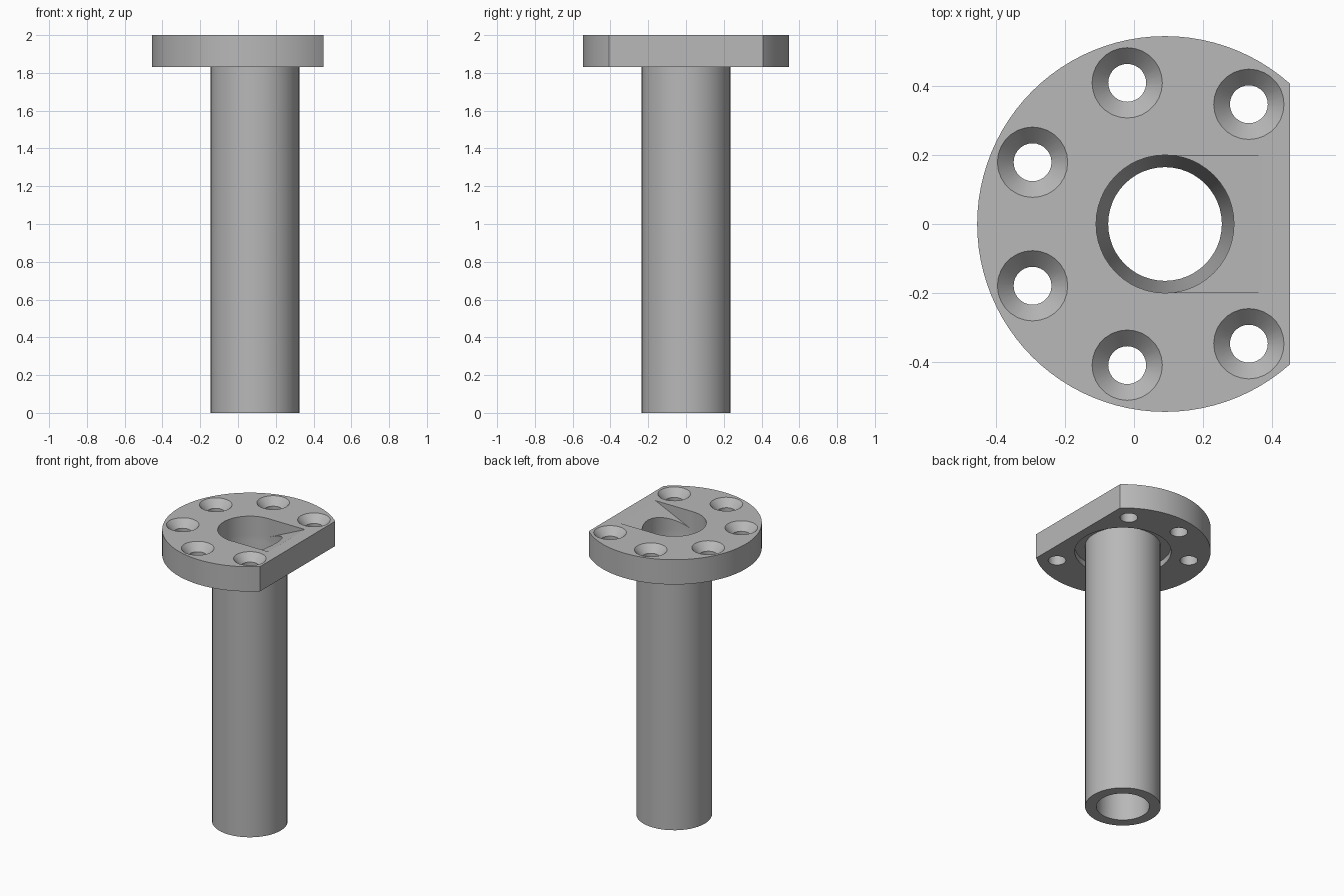
import bpy, bmesh
from math import sin, cos, pi, radians

if "Cube" in bpy.data.objects:
    bpy.data.objects.remove(bpy.data.objects["Cube"], do_unlink=True)

CX = 0.09                      # axis of tube and flange
TOP, UNDER, CEIL = 2.0, 1.83, 1.87

grey = bpy.data.materials.new("plain grey")
grey.use_nodes = True
colour = (0.48, 0.48, 0.48, 1)
grey.diffuse_color = colour
grey.node_tree.nodes["Principled BSDF"].inputs["Base Color"].default_value = colour


def make_object(name, bm):
    bmesh.ops.recalc_face_normals(bm, faces=bm.faces)
    mesh = bpy.data.meshes.new(name)
    bm.to_mesh(mesh)
    bm.free()
    mesh.materials.append(grey)
    ob = bpy.data.objects.new(name, mesh)
    bpy.context.collection.objects.link(ob)
    return ob


def lathe(name, profile, x, y, segs, closed=False):
    """Spin (radius, z) points; open profiles get flat end caps."""
    bm = bmesh.new()
    rings = [[bm.verts.new((x + r * cos(2 * pi * i / segs), y + r * sin(2 * pi * i / segs), z))
              for i in range(segs)] for r, z in profile]
    pairs = list(zip(rings, rings[1:]))
    if closed:
        pairs.append((rings[-1], rings[0]))
    else:
        bm.faces.new(rings[0])
        bm.faces.new(rings[-1])
    for a, b in pairs:
        for i in range(segs):
            j = (i + 1) % segs
            bm.faces.new((a[i], a[j], b[j], b[i]))
    return make_object(name, bm)


def prism(name, outline, half_width):
    """Extrude an (x, z) outline along y."""
    bm = bmesh.new()
    face = bm.faces.new([bm.verts.new((x, -half_width, z)) for x, z in outline])
    out = bmesh.ops.extrude_face_region(bm, geom=[face])
    verts = [v for v in out["geom"] if isinstance(v, bmesh.types.BMVert)]
    bmesh.ops.translate(bm, verts=verts, vec=(0, 2 * half_width, 0))
    return make_object(name, bm)


def cut(target, cutter):
    cutter.hide_render = True
    bpy.context.view_layer.objects.active = target
    mod = target.modifiers.new("cut", "BOOLEAN")
    mod.operation = "DIFFERENCE"
    mod.solver = "EXACT"
    mod.object = cutter
    bpy.ops.object.modifier_apply(modifier=mod.name)
    bpy.data.objects.remove(cutter, do_unlink=True)


# Flange disc with one flat side
flange = lathe("flange", [(0.545, UNDER), (0.545, TOP)], CX, 0, 96)
cut(flange, prism("flat_cutter", [(0.453, 1.7), (0.8, 1.7), (0.8, 2.1), (0.453, 2.1)], 0.7))

# Stepped central bore: wide recess below, bore above
cut(flange, lathe("bore_cutter", [(0.3, 1.7), (0.3, CEIL), (0.2, CEIL), (0.2, 2.1)], CX, 0, 48))

# Sloping channel running into the bore
cut(flange, prism("ramp_cutter", [(CX, CEIL + 0.002), (0.37, TOP), (0.37, 2.1), (CX, 2.1)], 0.199))

# Six countersunk screw holes
screw = [(0.055, 1.7), (0.055, 1.95), (0.102, TOP), (0.102, 2.1)]
for angle in (55, 105, 155, 205, 255, 305):
    a = radians(angle)
    cut(flange, lathe("screw_cutter", screw, CX + 0.424 * cos(a), 0.424 * sin(a), 28))

# Hollow tube with a tapered throat
tube = lathe("tube", [(0.235, 0), (0.235, CEIL), (0.2, CEIL), (0.2, 1.83),
                      (0.165, 1.5), (0.165, 0)], CX, 0, 48, closed=True)

# Smooth round walls, keep edges crisp
bpy.ops.object.select_all(action="DESELECT")
for ob in (flange, tube):
    ob.select_set(True)
bpy.context.view_layer.objects.active = flange
bpy.ops.object.shade_smooth_by_angle(angle=radians(20))
